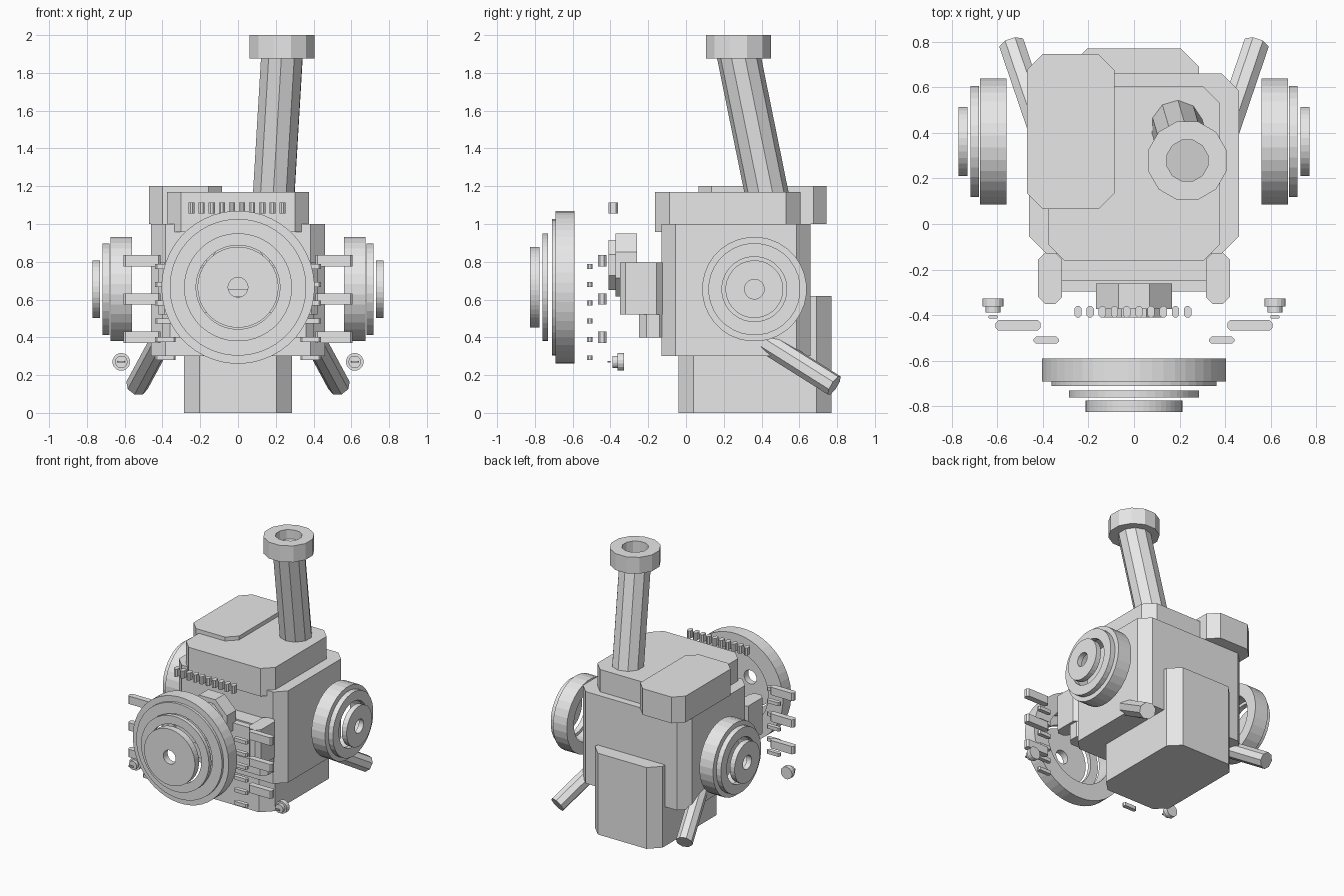
import bpy, bmesh, math
from mathutils import Vector, Matrix

if "Cube" in bpy.data.objects:
    bpy.data.objects.remove(bpy.data.objects["Cube"])

grey = bpy.data.materials.new("plain_grey")
grey.diffuse_color = (0.8, 0.8, 0.8, 1)
grey.use_nodes = True
grey.node_tree.nodes["Principled BSDF"].inputs["Base Color"].default_value = grey.diffuse_color


def finish(name, bm):
    bmesh.ops.recalc_face_normals(bm, faces=bm.faces)
    me = bpy.data.meshes.new(name)
    bm.to_mesh(me)
    bm.free()
    me.materials.append(grey)
    ob = bpy.data.objects.new(name, me)
    bpy.context.collection.objects.link(ob)
    return ob


def block(name, x, y, z, c):
    """Box with its vertical edges chamfered by c."""
    (x0, x1), (y0, y1), (z0, z1) = sorted(x), y, z
    plan = [(x0 + c, y0), (x1 - c, y0), (x1, y0 + c), (x1, y1 - c),
            (x1 - c, y1), (x0 + c, y1), (x0, y1 - c), (x0, y0 + c)]
    bm = bmesh.new()
    base = bm.faces.new([bm.verts.new((px, py, z0)) for px, py in plan])
    top = bmesh.ops.extrude_face_region(bm, geom=[base])["geom"]
    bmesh.ops.translate(bm, vec=(0, 0, z1 - z0),
                        verts=[v for v in top if isinstance(v, bmesh.types.BMVert)])
    if not base.is_valid or len(bm.faces) < 10:
        bm.faces.new([v for v in bm.verts if abs(v.co.z - z0) < 1e-6][:8])
    return finish(name, bm)


def rod(name, a, b, r, sides):
    """Solid cylinder from a to b."""
    a, b = Vector(a), Vector(b)
    d = b - a
    m = Matrix.Translation((a + b) / 2) @ d.to_track_quat('Z', 'Y').to_matrix().to_4x4()
    bm = bmesh.new()
    bmesh.ops.create_cone(bm, cap_ends=True, segments=sides, radius1=r, radius2=r,
                          depth=d.length,
                          matrix=m @ Matrix.Rotation(math.pi / sides, 4, 'Z'))
    return finish(name, bm)


def ring(name, a, b, r_out, r_in, sides):
    """Flat washer running from a to b."""
    a, b = Vector(a), Vector(b)
    d = b - a
    m = Matrix.Translation(a) @ d.to_track_quat('Z', 'Y').to_matrix().to_4x4()
    prof = [(r_in, 0), (r_out, 0), (r_out, d.length), (r_in, d.length)]
    bm = bmesh.new()
    loops = []
    for i in range(sides):
        t = 2 * math.pi * (i + 0.5) / sides
        loops.append([bm.verts.new(m @ Vector((r * math.cos(t), r * math.sin(t), h)))
                      for r, h in prof])
    for i in range(sides):
        p, q = loops[i], loops[(i + 1) % sides]
        for k in range(4):
            bm.faces.new((p[k], q[k], q[(k + 1) % 4], p[(k + 1) % 4]))
    return finish(name, bm)


# Main housing
block("foot", (-.285, .285), (-.04, .77), (0, .62), .08)
block("main_body", (-.46, .46), (-.13, .66), (.3, 1.0), .075)
block("upper_body", (-.377, .377), (-.163, .605), (.957, 1.17), .075)
block("roof_hatch", (-.47, -.086), (.065, .745), (1.0, 1.2), .07)

# Leaning chimney and its hollow cap
rod("chimney", (.18, .46, 1.0), (.234, .275, 1.91), .115, 10)
ring("chimney_cap", (.234, .278, 1.875), (.234, .278, 2.0), .178, .093, 12)

# Front mounting plates and lens block
block("front_plate", (-.4, .4), (-.25, -.1), (.4, .78), .04)
block("inner_plate", (-.34, .34), (-.297, -.2), (.53, .77), .02)
rod("octagon_block", (0, -.26, .783), (0, -.373, .783), .18, 8)
rod("octagon_face", (0, -.37, .783), (0, -.41, .783), .143, 8)

# Large front dial, exploded in layers
for name, y0, y1, ro, ri in (("dial_outer_ring", -.59, -.69, .405, .28),
                             ("dial_step_ring", -.69, -.71, .362, .28),
                             ("dial_middle_ring", -.73, -.76, .286, .222),
                             ("dial_hub", -.775, -.825, .214, .052)):
    ring(name, (0, y0, .665), (0, y1, .665), ro, ri, 48)

for s, side in ((-1, "left"), (1, "right")):
    # Side wheels
    for name, x0, x1, ro, ri in (("wheel_outer_ring", .56, .675, .277, .19),
                                 ("wheel_step_ring", .68, .718, .244, .172),
                                 ("wheel_hub", .73, .77, .153, .052)):
        ring(f"{side}_{name}", (s * x0, .362, .655), (s * x1, .362, .655), ro, ri, 32)
    # Front brackets
    block(f"{side}_bracket", (s * .315, s * .42), (-.35, -.125), (.52, .795), .03)
    # Rear legs
    rod(f"{side}_rear_leg", (s * .37, .30, .45), (s * .535, .785, .145), .06, 8)
    # Long and short slats
    for i in range(3):
        z = .4 + i * .203
        block(f"{side}_long_slat_{i}", (s * .41, s * .607), (-.467, -.422),
              (z - .03, z + .03), .012)
    for i in range(6):
        z = .292 + i * .0967
        block(f"{side}_short_slat_{i}", (s * .33, s * .44), (-.525, -.494),
              (z - .013, z + .013), .01)
    # Bolts
    bx, bz = s * .618, .27
    rod(f"{side}_bolt_flange", (bx, -.327, bz), (bx, -.362, bz), .047, 16)
    rod(f"{side}_bolt_head", (bx, -.362, bz), (bx, -.388, bz), .033, 16)
    block(f"{side}_bolt_slot", (bx - .02, bx + .02), (-.415, -.4), (bz - .004, bz + .004), .004)

# Row of vent teeth
for i in range(10):
    x = -.246 + i * .0535
    block(f"vent_tooth_{i}", (x - .016, x + .016), (-.41, -.36), (1.055, 1.113), .01)
